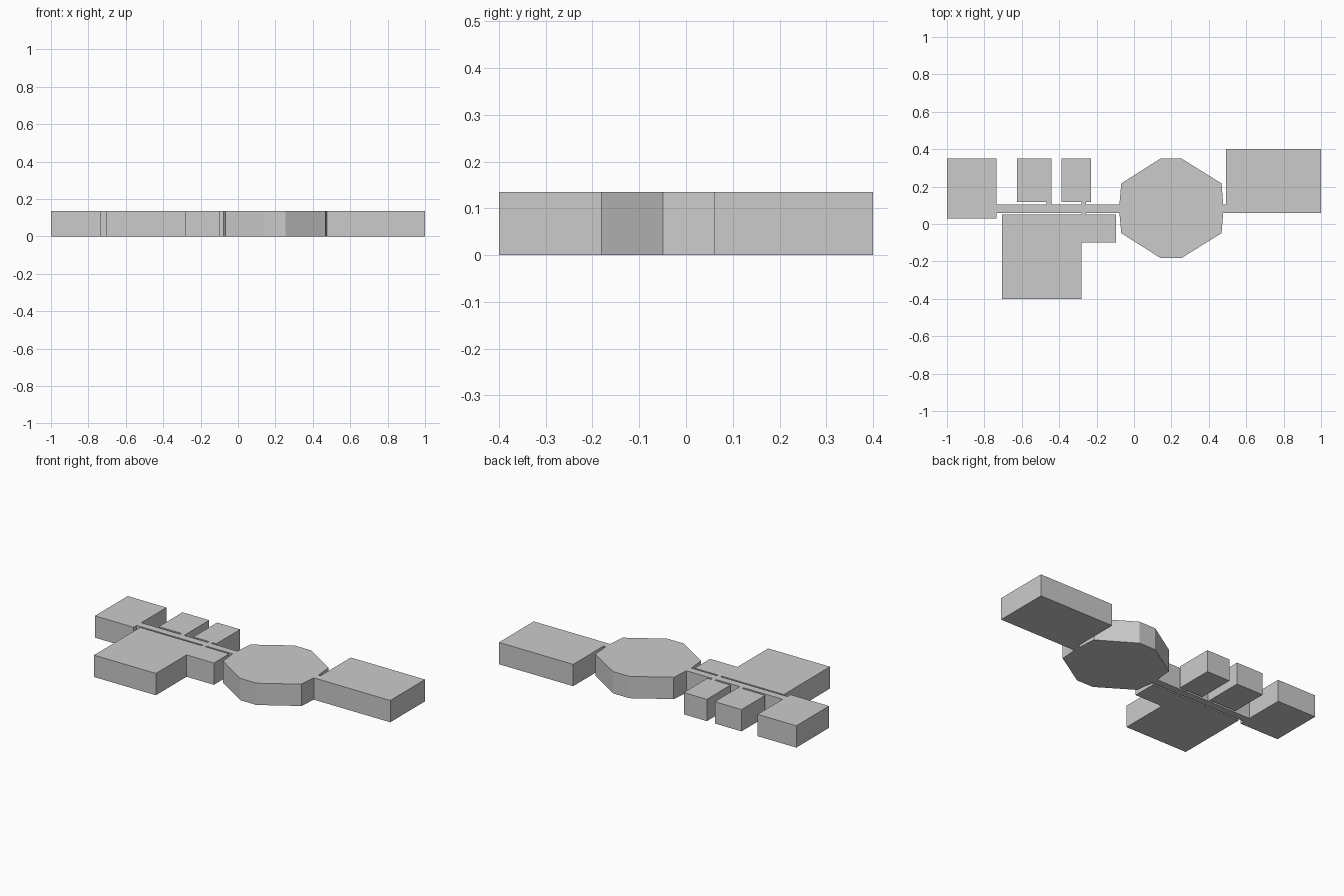
import bpy, bmesh

if "Cube" in bpy.data.objects:
    bpy.data.objects.remove(bpy.data.objects["Cube"])

HEIGHT = 0.135
HALL_TOP, HALL_BOTTOM = 0.105, 0.06   # corridor sides


def north_room(x0, x1, door0, door1):
    """Small room above the corridor, joined by a narrow doorway."""
    y0, y1 = 0.118, 0.35
    return [(door0, HALL_TOP), (door0, y0), (x0, y0), (x0, y1),
            (x1, y1), (x1, y0), (door1, y0), (door1, HALL_TOP)]


def extrude_outline(name, points, height):
    bm = bmesh.new()
    face = bm.faces.new([bm.verts.new((x, y, 0)) for x, y in points])
    top = bmesh.ops.extrude_face_region(bm, geom=[face], use_keep_orig=True)
    verts = [v for v in top["geom"] if isinstance(v, bmesh.types.BMVert)]
    bmesh.ops.translate(bm, verts=verts, vec=(0, 0, height))
    bmesh.ops.recalc_face_normals(bm, faces=bm.faces[:])
    mesh = bpy.data.meshes.new(name)
    bm.to_mesh(mesh)
    bm.free()
    obj = bpy.data.objects.new(name, mesh)
    bpy.context.collection.objects.link(obj)
    return obj


# West end room
west_room = [(-0.735, HALL_BOTTOM), (-0.735, 0.03), (-1, 0.03),
             (-1, 0.35), (-0.735, 0.35), (-0.735, HALL_TOP)]

# Two small rooms; the first door lies flush with the room's right wall
room_a = north_room(-0.625, -0.442, -0.468, -0.442)
del room_a[6]
room_b = north_room(-0.388, -0.23, -0.28, -0.256)

# Faceted hall: upper and lower halves, mirrored about the corridor axis
AXIS = 0.084
hall_upper = [(-0.078, HALL_TOP), (-0.068, 0.217), (0.142, 0.35),
              (0.254, 0.35), (0.468, 0.217), (0.477, HALL_TOP)]
hall_lower = [(x, 2 * AXIS - y) for x, y in reversed(hall_upper)]
hall_lower[0] = (0.477, 0.06)
hall_lower[-1] = (-0.078, HALL_BOTTOM)

# East room with its short passage
east_room = [(0.492, HALL_TOP), (0.492, 0.4), (1, 0.4), (1, 0.06)]

# L-shaped south room with its doorway
south_room = [(-0.256, HALL_BOTTOM), (-0.256, 0.05), (-0.095, 0.05),
              (-0.095, -0.1), (-0.282, -0.1), (-0.282, -0.4),
              (-0.705, -0.4), (-0.705, 0.05), (-0.28, 0.05),
              (-0.28, HALL_BOTTOM)]

# One continuous floor plan, raised to wall height
extrude_outline("floor_plan_block",
                west_room + room_a + room_b + hall_upper + east_room
                + hall_lower + south_room, HEIGHT)
